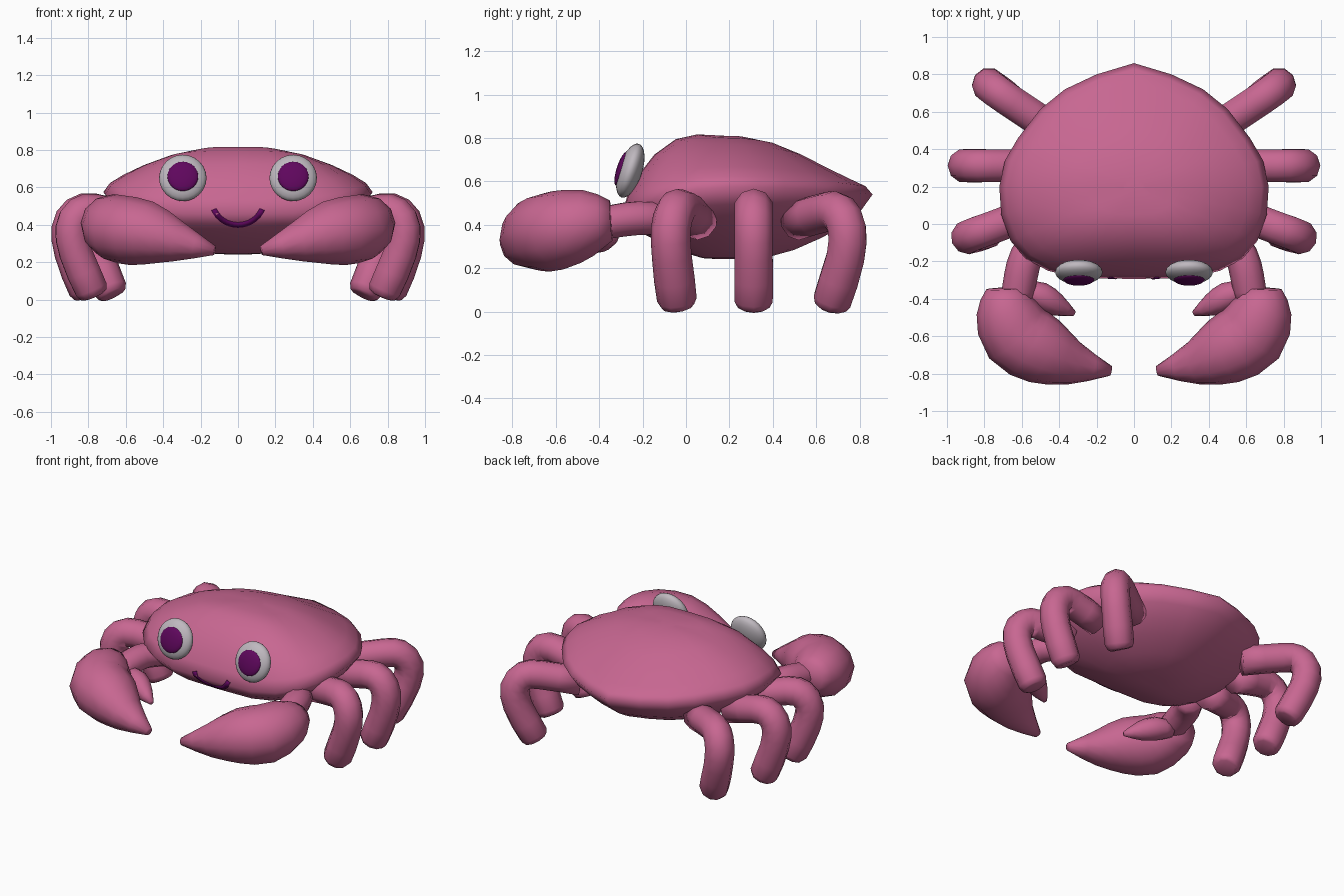
import bpy, bmesh, math
from mathutils import Vector, Matrix
from mathutils.bvhtree import BVHTree

if "Cube" in bpy.data.objects:
    bpy.data.objects.remove(bpy.data.objects["Cube"])


def material(name, rgb):
    m = bpy.data.materials.new(name)
    m.diffuse_color = (*rgb, 1)
    m.use_nodes = True
    m.node_tree.nodes["Principled BSDF"].inputs["Base Color"].default_value = m.diffuse_color
    return m


PINK = material("shell pink", (0.575, 0.135, 0.285))
WHITE = material("eye white", (0.52, 0.48, 0.52))
PURPLE = material("dark purple", (0.115, 0.002, 0.11))


def finish(bm, name, mat, mirror=False):
    bmesh.ops.recalc_face_normals(bm, faces=bm.faces)
    for f in bm.faces:
        f.smooth = True
    me = bpy.data.meshes.new(name)
    bm.to_mesh(me)
    me.materials.append(mat)
    ob = bpy.data.objects.new(name, me)
    bpy.context.collection.objects.link(ob)
    if mirror:
        mod = ob.modifiers.new("mirror", 'MIRROR')
        mod.use_mirror_merge = False
    return ob


def skin(bm, rings):
    """Bridge a list of equal rings and cap both ends."""
    n = len(rings[0])
    for a, b in zip(rings, rings[1:]):
        for i in range(n):
            bm.faces.new((a[i], a[(i + 1) % n], b[(i + 1) % n], b[i]))
    bm.faces.new(rings[0][::-1])
    bm.faces.new(rings[-1])


def catmull(pts, steps):
    p = [Vector(q) for q in pts]
    p = [2 * p[0] - p[1]] + p + [2 * p[-1] - p[-2]]
    out = []
    for i in range(1, len(p) - 2):
        a, b, c, d = p[i - 1:i + 3]
        for k in range(steps):
            t = k / steps
            out.append(0.5 * (2 * b + (c - a) * t + (2 * a - 5 * b + 4 * c - d) * t * t
                              + (3 * b - a - 3 * c + d) * t ** 3))
    return out + [p[-2]]


def tube(name, pts, mat, mirror=True, steps=2, sides=10, ref=(0, 0, 1), flat=1.0):
    """Round limb; pts are (x, y, z, radius); flat squeezes the height."""
    pts = catmull(pts, steps)
    bm = bmesh.new()
    rings = []
    for i, p in enumerate(pts):
        d = (pts[min(i + 1, len(pts) - 1)] - pts[max(i - 1, 0)]).to_3d().normalized()
        u = d.cross(Vector(ref)).normalized()
        v = u.cross(d) * flat
        rings.append([bm.verts.new(p.to_3d() + p[3] * (u * math.cos(a) + v * math.sin(a)))
                      for a in (2 * math.pi * k / sides for k in range(sides))])
    skin(bm, rings)
    return finish(bm, name, mat, mirror)


# Body: one shell outline scaled through a dome and bowl profile
half = [(0.2, 0.80), (0.37, 0.72), (0.5, 0.615), (0.62, 0.46), (0.69, 0.34), (0.72, 0.2),
        (0.71, 0.05), (0.66, -0.09), (0.58, -0.185), (0.46, -0.25), (0.3, -0.288)]
outline = [(0, 0.86)] + half + [(0, -0.294)] + [(-x, y) for x, y in reversed(half)]
profile = [(0.08, 0.81), (0.3, 0.80), (0.5, 0.768), (0.7, 0.71), (0.85, 0.652), (0.95, 0.602), (1, 0.55),
           (0.92, 0.475), (0.8, 0.405), (0.65, 0.345), (0.45, 0.285), (0.25, 0.248), (0.1, 0.242)]
CY = 0.2
bm = bmesh.new()
rings = []
for k, (f, z) in enumerate(profile):
    ring = []
    for x, y in outline:
        front, back = max(0, (CY - y) / 0.49), max(0, (y - CY) / 0.66)
        dz = (0.025 - 0.115 * front ** 2 - 0.035 * back ** 2) * f ** 3   # rim height
        if k < 6:                                                        # full front, lean back
            dz += f * f * (1 - f) * 6.75 * (0.045 * front ** 2 - 0.05 * back ** 2)
        ring.append(bm.verts.new((x * f, CY + (y - CY) * f, z + dz)))
    rings.append(ring)
skin(bm, rings)
bm.normal_update()
tree = BVHTree.FromBMesh(bm)
finish(bm, "body", PINK)

# Mouth: thin smile laid on the face
mouth = bmesh.new()
rows = []
N = 16
for i in range(N + 1):
    a = math.radians(-90 + 68 * (2 * i / N - 1))
    row = []
    for r in (0.124, 0.154):
        x, z = r * math.cos(a), 0.533 + r * math.sin(a) * 0.97
        hit = tree.ray_cast(Vector((x, -2, z)), Vector((0, 1, 0)))[0]
        row.append((x, hit.y, z))
    rows.append([mouth.verts.new((x, y + dy, z)) for dy in (-0.005, 0.003)
                 for x, y, z in (row if dy < 0 else row[::-1])])
skin(mouth, rows)
finish(mouth, "mouth", PURPLE)

# Eyes: tilted flattened balls with flush pupils
for side, s in (("right", 1), ("left", -1)):
    base = Matrix.Translation((0.295 * s, -0.257, 0.65)) @ Matrix.Rotation(math.radians(-18), 4, 'X')
    for part, mat, off, size in (("eye", WHITE, (0, 0, 0), (0.127, 0.055, 0.13)),
                                 ("pupil", PURPLE, (0, -0.04, -0.004), (0.083, 0.023, 0.083))):
        bm = bmesh.new()
        # poles along local y so the pupil outline is round
        m = base @ Matrix.Translation(off) @ Matrix.Diagonal((*size, 1)) @ Matrix.Rotation(math.pi / 2, 4, 'X')
        bmesh.ops.create_uvsphere(bm, u_segments=24, v_segments=14, radius=1, matrix=m)
        finish(bm, f"{side}_{part}", mat)

# Walking legs, three mirrored pairs: out from the body, over the knee, down to the foot
R = 0.092
legs = {
    "front_legs": [(0.55, 0.06, 0.42), (0.76, -0.02, 0.472), (0.845, -0.05, 0.46), (0.888, -0.07, 0.38), (0.868, -0.065, 0.25),
                   (0.785, -0.042, 0.055), (0.77, -0.037, 0.02)],
    "middle_legs": [(0.55, 0.312, 0.42), (0.77, 0.312, 0.475), (0.86, 0.312, 0.46), (0.905, 0.312, 0.38), (0.89, 0.312, 0.25),
                    (0.815, 0.312, 0.055), (0.80, 0.312, 0.02)],
    "back_legs": [(0.44, 0.51, 0.42), (0.65, 0.65, 0.46), (0.73, 0.705, 0.455), (0.775, 0.742, 0.38), (0.76, 0.735, 0.25),
                  (0.685, 0.675, 0.055), (0.67, 0.665, 0.02)],
}
for name, path in legs.items():
    knee, root = Vector(path[3]), Vector(path[0])
    across = (knee - root).cross(Vector((0, 0, 1)))
    radii = [R] * 6 + [0.058]
    tube(name, [(*p, r) for p, r in zip(path, radii)], PINK, ref=across)

# Claw arms
tube("claw_arms", [(0.5, -0.05, 0.41, 0.08), (0.575, -0.17, 0.43, 0.088), (0.605, -0.28, 0.425, 0.09),
                   (0.63, -0.42, 0.40, 0.085)], PINK, flat=0.9)

# Large claw fingers, curving inward to a point
tube("claws", [(0.69, -0.345, 0.42, 0.1), (0.68, -0.45, 0.41, 0.165), (0.625, -0.59, 0.375, 0.197),
               (0.48, -0.68, 0.355, 0.183), (0.32, -0.745, 0.31, 0.117), (0.125, -0.785, 0.262, 0.027)],
     PINK, sides=12, flat=0.93)

# Small claw fingers
tube("claw_thumbs", [(0.6, -0.35, 0.37, 0.05), (0.5, -0.385, 0.355, 0.075), (0.41, -0.435, 0.325, 0.06),
                     (0.32, -0.478, 0.29, 0.015)], PINK)
